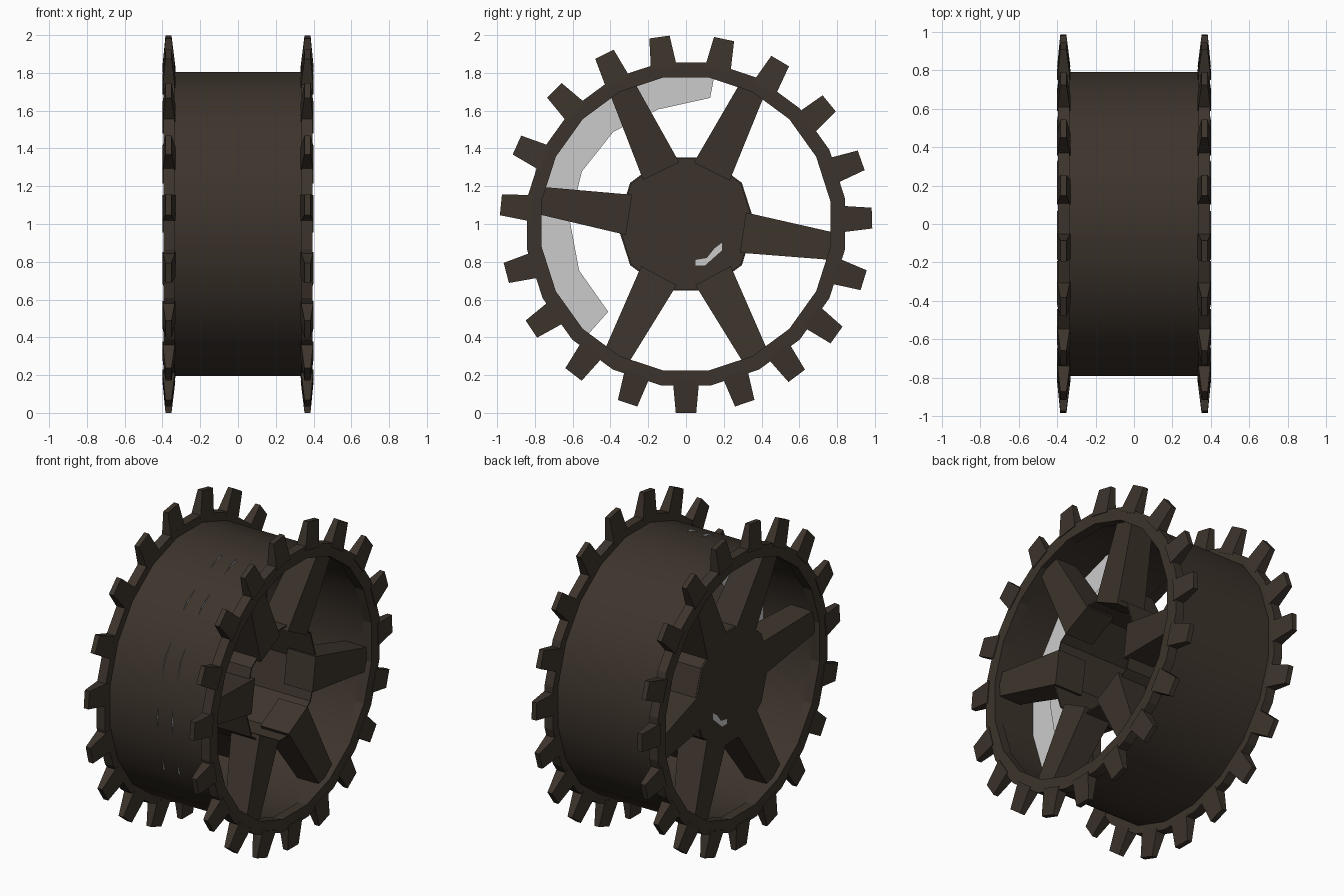
import bpy, bmesh, math
from mathutils import Vector

if "Cube" in bpy.data.objects:
    bpy.data.objects.remove(bpy.data.objects["Cube"])

def material(name, rgb):
    m = bpy.data.materials.new(name)
    m.diffuse_color = (*rgb, 1)
    m.use_nodes = True
    m.node_tree.nodes["Principled BSDF"].inputs["Base Color"].default_value = m.diffuse_color
    return m

DARK = material("dark_brown_metal", (0.046, 0.034, 0.025))
GREY = material("light_grey", (0.60, 0.60, 0.60))

def pt(x, r, deg, side=0.0):
    """Point at radius r and angle deg about the x axle, shifted sideways."""
    a = math.radians(deg)
    y = r * math.cos(a) - side * math.sin(a)
    z = r * math.sin(a) + side * math.cos(a)
    return Vector((x, y * 0.985, 1 + z))

def finish(bm, name, mat, smooth=False):
    bmesh.ops.recalc_face_normals(bm, faces=bm.faces)
    me = bpy.data.meshes.new(name)
    bm.to_mesh(me)
    bm.free()
    me.materials.append(mat)
    ob = bpy.data.objects.new(name, me)
    bpy.context.collection.objects.link(ob)
    if smooth:
        bpy.context.view_layer.objects.active = ob
        ob.select_set(True)
        bpy.ops.object.shade_smooth_by_angle(angle=math.radians(30))
        ob.select_set(False)
    return ob

def lathe(bm, profile, n, phase):
    """Revolve a closed (x, r) profile about the axle in n flat sides."""
    loops = [[bm.verts.new(pt(x, r, phase + 360 * i / n)) for x, r in profile]
             for i in range(n)]
    m = len(profile)
    for i in range(n):
        a, b = loops[i], loops[(i + 1) % n]
        for j in range(m):
            k = (j + 1) % m
            bm.faces.new((a[j], a[k], b[k], b[j]))

def frustum(bm, s, deg, r0, x0, w0, r1, x1, w1):
    """Tapered radial block; x0 and x1 are (inner, outer) x spans, s mirrors."""
    ends = []
    for r, (xa, xb), w in ((r0, x0, w0), (r1, x1, w1)):
        ends.append([bm.verts.new(pt(s * x, r, deg, t)) for x, t in
                     ((xa, -w / 2), (xb, -w / 2), (xb, w / 2), (xa, w / 2))])
    a, b = ends
    bm.faces.new(a)
    bm.faces.new(b)
    for i in range(4):
        j = (i + 1) % 4
        bm.faces.new((a[i], a[j], b[j], b[i]))

# drum between the toothed rims
bm = bmesh.new()
lathe(bm, [(-0.34, 0.815), (0.34, 0.815), (0.34, 0.79), (-0.34, 0.79)], 20, 9)
finish(bm, "drum", DARK, True)

TEETH = [-90, -71.6, -53.5, -36, -17.3, 1.8, 19.7, 39.7, 59.6, 78.2, 98.2, 116,
         135, 155.3, 174.2, 195, 213.8, 232.8, 251.7]
SPOKES = [-8.5, 63.5, 115.5, 171, 242, 298]

for s, label in ((-1, "left"), (1, "right")):
    # rim ring
    bm = bmesh.new()
    lathe(bm, [(s * 0.335, 0.865), (s * 0.395, 0.865), (s * 0.395, 0.785),
               (s * 0.335, 0.785)], 20, 9)
    finish(bm, label + "_rim", DARK)
    # teeth
    bm = bmesh.new()
    for d in TEETH:
        frustum(bm, s, d, 0.835, (0.332, 0.40), 0.14, 1.0, (0.352, 0.384), 0.11)
    finish(bm, label + "_teeth", DARK)
    # spokes, deep at the hub and reaching slightly into it
    bm = bmesh.new()
    for d in SPOKES:
        frustum(bm, s, d, 0.31, (0.12, 0.318), 0.215, 0.80, (0.21, 0.36), 0.145)
    finish(bm, label + "_spokes", DARK)

# hub cup, open on the right and closed on the left
bm = bmesh.new()
lathe(bm, [(-0.31, 0.371), (0.30, 0.371), (0.30, 0.362), (-0.31, 0.362)], 10, 0)
finish(bm, "hub", DARK)
bm = bmesh.new()
lid = [[bm.verts.new(pt(x, 0.368, 36 * i)) for i in range(10)] for x in (-0.32, -0.31)]
for f in lid:
    bm.faces.new(f)
for i in range(10):
    j = (i + 1) % 10
    bm.faces.new((lid[0][i], lid[0][j], lid[1][j], lid[1][i]))
finish(bm, "hub_plate", DARK)

# small grey scuff showing on both sides of the hub plate
bm = bmesh.new()
outline = [(0.05, 0.78), (0.10, 0.78), (0.19, 0.86), (0.19, 0.90), (0.15, 0.87),
           (0.11, 0.82), (0.05, 0.81)]
for x in (-0.3215, -0.3085):
    bm.faces.new([bm.verts.new((x, y, z)) for y, z in outline])
finish(bm, "hub_scuff", GREY)

# grey inner band: two thin side walls along a partial arc, just breaking the drum
bm = bmesh.new()
for x in (0.0, 0.105):
    rows = []
    for i in range(7):
        d = 79 + i * 149 / 6
        inner = 0.68 if i == 0 else 0.625
        outer = 0.80 if i in (0, 6) else 0.822
        rows.append([bm.verts.new(pt(x, q, d)) for q in (inner, outer)])
    for a, b in zip(rows, rows[1:]):
        bm.faces.new((a[0], a[1], b[1], b[0]))
finish(bm, "inner_band", GREY)
